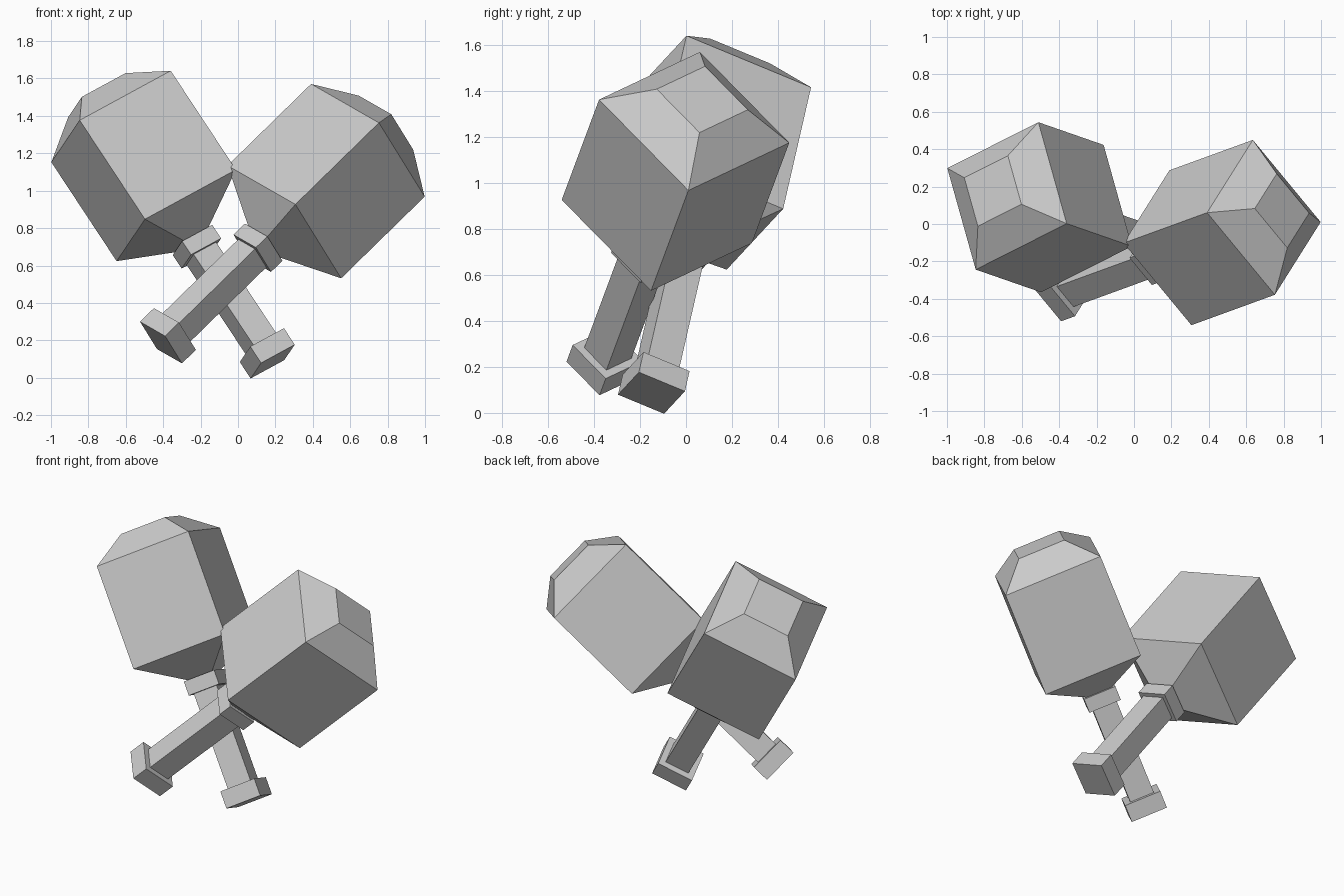
import bpy
import bmesh
from mathutils import Matrix, Vector

cube = bpy.data.objects.get("Cube")
if cube:
    bpy.data.objects.remove(cube, do_unlink=True)

grey = bpy.data.materials.new("plain_grey")
grey.use_nodes = True
grey.diffuse_color = (0.6, 0.6, 0.6, 1)
grey.node_tree.nodes["Principled BSDF"].inputs["Base Color"].default_value = (0.6, 0.6, 0.6, 1)

# Each part is a stack of square sections: (distance along the axis, half width)
PARTS = {
    "head": [(-0.16, 0.08), (0, 0.303), (0.645, 0.303), (0.785, 0.145)],
    "collar": [(-0.248, 0.1), (-0.16, 0.1)],
    "handle": [(-0.846, 0.075), (-0.248, 0.075)],
    "end_knob": [(-0.953, 0.112), (-0.846, 0.112)],
}


def square_loft(name, sections, placement):
    bm = bmesh.new()
    rings = [
        [bm.verts.new((sx * half, sy * half, z))
         for sx, sy in ((-1, -1), (1, -1), (1, 1), (-1, 1))]
        for z, half in sections
    ]
    bm.faces.new(rings[0][::-1])
    bm.faces.new(rings[-1])
    for low, high in zip(rings, rings[1:]):
        for i in range(4):
            j = (i + 1) % 4
            bm.faces.new((low[i], low[j], high[j], high[i]))
    mesh = bpy.data.meshes.new(name)
    bm.to_mesh(mesh)
    bm.free()
    mesh.materials.append(grey)
    obj = bpy.data.objects.new(name, mesh)
    obj.matrix_world = placement
    bpy.context.collection.objects.link(obj)


def shaker(side, base, axis, edge):
    # Local z runs along the handle, local x along one edge of the head
    z = Vector(axis).normalized()
    y = z.cross(Vector(edge)).normalized()
    x = y.cross(z)
    turn = Matrix((x, y, z)).transposed().to_4x4()
    placement = Matrix.Translation(base) @ turn
    for part, sections in PARTS.items():
        square_loft(f"{side}_{part}", sections, placement)


# Two crossed shakers, each placed at the bottom of its head's straight body
shaker("left", (0.248, -0.127, 0.833), (0.445, 0.162, 0.435), (0.36, -0.44, -0.21))
shaker("right", (-0.33, 0.029, 0.868), (-0.351, 0.122, 0.532), (-0.487, -0.246, -0.265))
